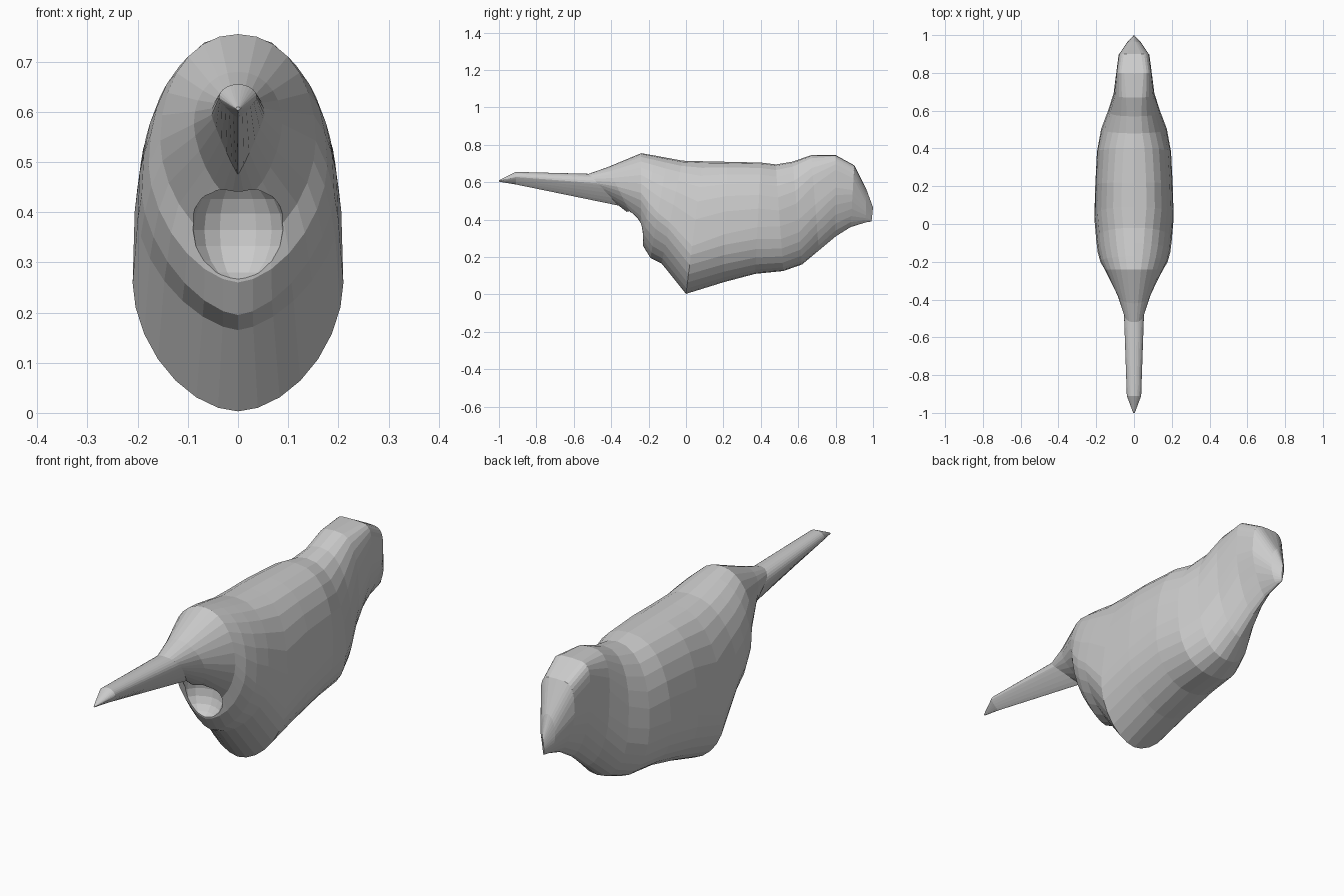
import bpy
import bmesh
from math import cos, sin, pi
from mathutils import Vector

cube = bpy.data.objects.get("Cube")
if cube:
    bpy.data.objects.remove(cube, do_unlink=True)

SIDES = 28

grey = bpy.data.materials.new("plain grey")
grey.use_nodes = True
grey.diffuse_color = (0.6, 0.6, 0.6, 1)
grey.node_tree.nodes["Principled BSDF"].inputs["Base Color"].default_value = grey.diffuse_color

# Tilted cross-sections from tail to beak:
# top y, top z, bottom y, bottom z, half width, height of widest point, top and bottom roundness
SECTIONS = [
    (-1, .61, -1, .603, .004, .5, 2, 2),
    (-.91, .655, -.91, .588, .038, .6, 2, 1.2),
    (-.52, .645, -.36, .475, .053, .7, 2.2, 1.1),
    (-.42, .68, -.29, .42, .088, .6, 2.1, 1.6),
    (-.24, .755, -.24, .33, .155, .5, 2.1, 1.8),
    (-.17, .743, -.23, .26, .178, .48, 2.2, 1.7),
    (-.1, .73, -.19, .195, .192, .45, 2.3, 1.6),
    (-.02, .715, -.13, .165, .2, .4, 2.4, 1.6),
    (.09, .712, 0, .003, .21, .36, 2.6, 1.8),
    (.22, .709, .2, .065, .205, .4, 2.6, 2),
    (.4, .705, .37, .11, .196, .42, 2.4, 2.2),
    (.48, .695, .52, .125, .174, .42, 2.2, 2.4),
    (.57, .71, .62, .16, .138, .43, 2.4, 2.3),
    (.67, .745, .71, .235, .108, .48, 3.2, 1.9),
    (.8, .745, .8, .31, .094, .6, 5, 1.6),
    (.9, .69, .88, .36, .082, .6, 4, 1.4),
    (.965, .56, .96, .385, .036, .5, 2, 1.6),
    (1, .465, .992, .39, .003, .5, 2, 2),
]


def power(value, exponent):
    """Signed power used for rounded-box cross-sections."""
    return abs(value) ** exponent * (1 if value >= 0 else -1)


def section_ring(bm, section):
    top_y, top_z, low_y, low_z, width, middle, top_round, low_round = section
    ring = []
    for i in range(SIDES):
        angle = 2 * pi * i / SIDES
        c, s = cos(angle), sin(angle)
        roundness = top_round if s >= 0 else low_round
        reach = 1 - middle if s >= 0 else middle
        t = middle + reach * power(s, 2 / roundness)
        ring.append(bm.verts.new((
            width * power(c, 2 / roundness),
            low_y + (top_y - low_y) * t,
            low_z + (top_z - low_z) * t)))
    return ring


def finish(bm, name):
    bmesh.ops.recalc_face_normals(bm, faces=bm.faces)
    mesh = bpy.data.meshes.new(name)
    bm.to_mesh(mesh)
    bm.free()
    mesh.materials.append(grey)
    obj = bpy.data.objects.new(name, mesh)
    bpy.context.collection.objects.link(obj)
    return obj


# Body, tail and head as one faceted skin
bm = bmesh.new()
rings = [section_ring(bm, section) for section in SECTIONS]
for a, b in zip(rings, rings[1:]):
    for i in range(SIDES):
        j = (i + 1) % SIDES
        bm.faces.new((a[i], a[j], b[j], b[i]))
bm.faces.new(rings[0])
bm.faces.new(rings[-1])
body = finish(bm, "bird_body")

# Hollow below the tail
bm = bmesh.new()
bmesh.ops.create_uvsphere(bm, u_segments=16, v_segments=10, radius=1)
for v in bm.verts:
    v.co = Vector((v.co.x * .095, v.co.y * .085 - .26, v.co.z * .105 + .365))
cutter = finish(bm, "hollow_cutter")
cutter.hide_render = True

cut = body.modifiers.new("hollow", "BOOLEAN")
cut.operation = "DIFFERENCE"
cut.solver = "EXACT"
cut.object = cutter
bpy.context.view_layer.objects.active = body
body.select_set(True)
bpy.ops.object.modifier_apply(modifier=cut.name)
bpy.data.objects.remove(cutter, do_unlink=True)
